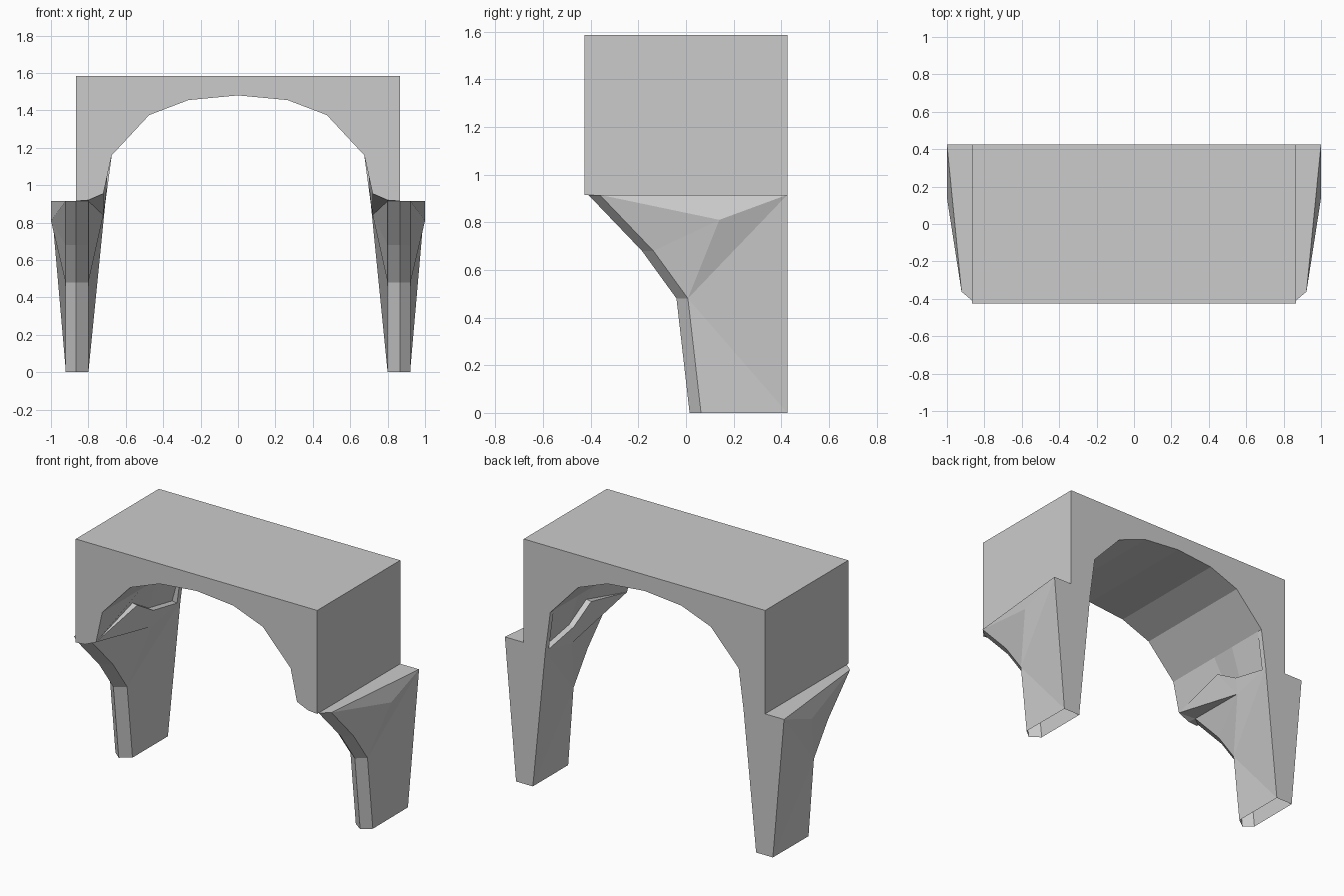
import bpy, bmesh

if "Cube" in bpy.data.objects:
    bpy.data.objects.remove(bpy.data.objects["Cube"])

Y = 0.425  # half depth


def build(name, faces):
    """Make a mirrored, flat shaded shell from faces given as point lists."""
    bm = bmesh.new()
    for f in faces:
        bm.faces.new([bm.verts.new(p) for p in f])
    bmesh.ops.remove_doubles(bm, verts=bm.verts, dist=0.0005)
    bmesh.ops.recalc_face_normals(bm, faces=bm.faces)
    me = bpy.data.meshes.new(name)
    bm.to_mesh(me)
    bm.free()
    ob = bpy.data.objects.new(name, me)
    bpy.context.collection.objects.link(ob)
    m = ob.modifiers.new("Mirror", 'MIRROR')
    m.use_clip = True
    return ob


def at(y, pts):
    return [(x, y, z) for x, z in pts]


def strip(a, b):
    """Quads between two rows of points."""
    return [[a[i], a[i + 1], b[i + 1], b[i]] for i in range(len(a) - 1)]


# Arch block: front and back profiles, top, side and soffit
arch = [(0.675, 1.16), (0.475, 1.375), (0.265, 1.455), (0, 1.48)]
roof = [(0, 1.585), (0.865, 1.585), (0.865, 0.915)]
front_edge = [(0.8, 0.92), (0.72, 0.955)]
back_edge = [(1, 0.915), (0.92, 0), (0.8, 0), (0.71, 0.9)]
block = [at(-Y, roof + front_edge + arch), at(Y, roof + back_edge + arch)]
block += strip(at(-Y, roof), at(Y, roof))
block += strip(at(-Y, arch), at(Y, arch))
build("arch_block", block)

# Leg: front ridge with a chamfer on each side, flaring towards the top
levels = [(0.015, 0), (-0.04, 0.48), (-0.185, 0.68), (-0.41, 0.915)]
ridge = [(0.865, y, z) for y, z in levels]
outer = [(0.922, y + 0.048, z) for y, z in levels]
inner = [(0.80, y + 0.048, z) for y, z in levels]
leg = strip(ridge, outer) + strip(inner, ridge)


def flank(row, bulge, top, foot):
    """Faceted side of the leg, fanned around its bulge point."""
    return [[row[3], row[2], bulge], [row[2], row[1], bulge],
            [bulge, row[1], top], [row[1], foot, top], [row[1], row[0], foot]]


# Outer flank and shoulder ledge
A, B = (1, Y, 0.915), (1, 0.14, 0.81)
leg += flank(outer, B, A, (0.92, Y, 0))
leg += [[A, B, outer[3]], [A, outer[3], ridge[3], (0.865, Y, 0.915)]]

# Inner flank rising to a zigzag rim
P, Bi, Ai = (0.72, -Y, 0.955), (0.72, 0.14, 0.84), (0.71, Y, 0.9)
Z = [P, (0.70, -0.03, 1.05), (0.705, 0.14, 0.95), (0.71, 0.39, 0.9)]
leg += flank(inner, Bi, Ai, (0.80, Y, 0))
leg += [[inner[3], P, Bi]]
leg += [[Bi, Z[i], Z[i + 1]] for i in range(3)] + [[Bi, Z[3], Ai]]

# Underside closing between leg and block front
leg += [[P, (0.8, -Y, 0.92), inner[3]],
        [(0.8, -Y, 0.92), (0.865, -Y, 0.915), ridge[3], inner[3]]]
build("legs", leg)

# Shallow niche above the inner rim: ledge, recessed panel and rear flange
R = [(x + 0.035, y, z + 0.005) for x, y, z in Z]
R[0] = P
T = [(0.675, y, 1.16) for _, y, _ in Z]
niche = strip(Z, R) + strip(R, T)
niche += [[Ai, Z[3], T[3], (0.675, Y, 1.16)], [Z[3], R[3], T[3]]]
build("niche_panels", niche)
